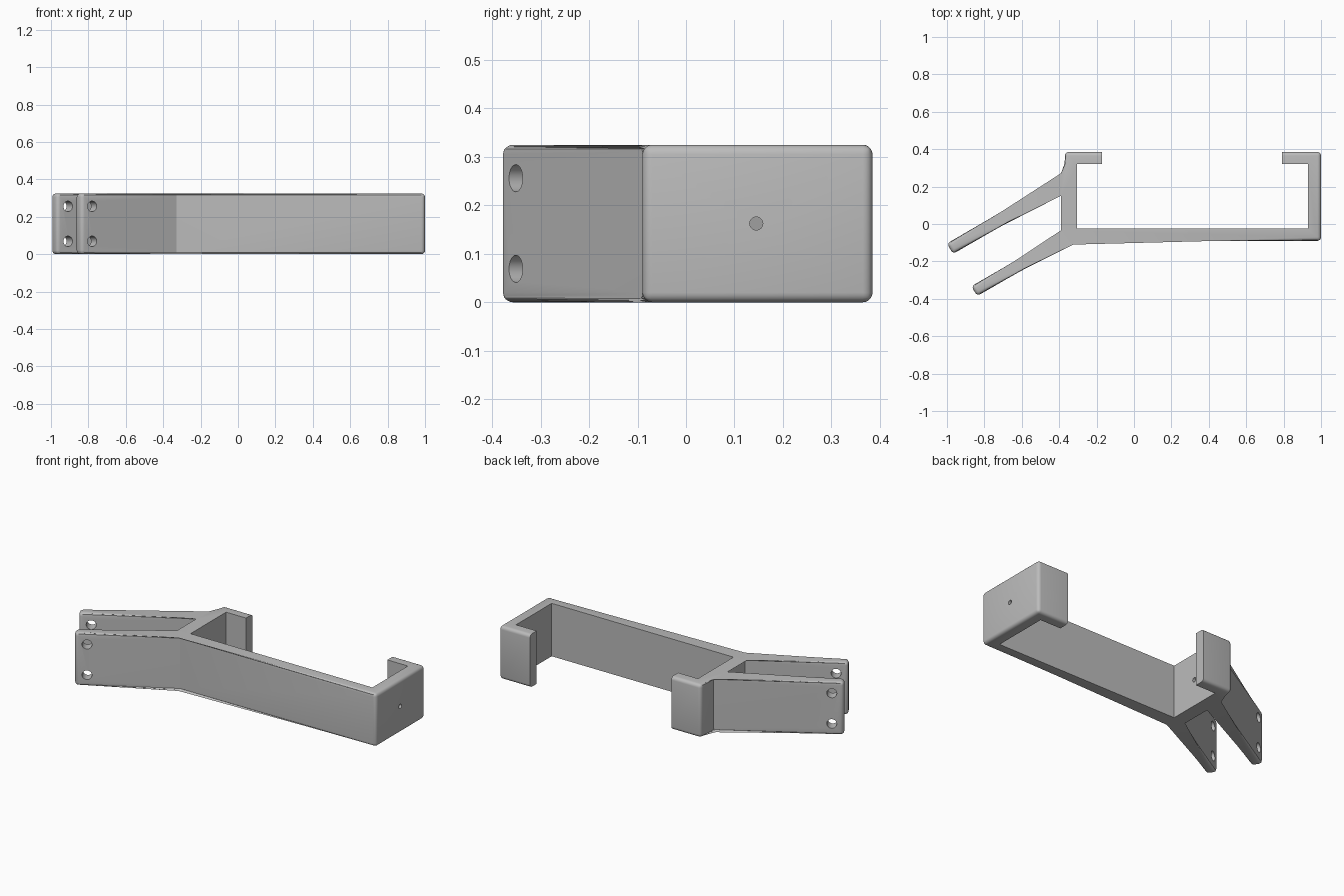
import bpy
import bmesh
import math
from mathutils import Vector

cube = bpy.data.objects.get("Cube")
if cube:
    bpy.data.objects.remove(cube, do_unlink=True)

HEIGHT = 0.325
FILLET = 0.02

grey = bpy.data.materials.new("plain grey")
grey.use_nodes = True
colour = (0.5, 0.5, 0.5, 1)
grey.diffuse_color = colour
grey.node_tree.nodes["Principled BSDF"].inputs["Base Color"].default_value = colour

# Plan outline: x, y, kind (r = rounded upright, s = sharp upright, i = inner run)
outline = [
    (-0.33, -0.09, "s"), (1, -0.09, "r"), (1, 0.385, "r"),            # front and left wall
    (0.79, 0.385, "i"), (0.79, 0.32, "i"), (0.93, 0.32, "i"),         # left lip
    (0.93, -0.025, "i"), (-0.305, -0.025, "i"),                       # channel inside
    (-0.305, 0.32, "i"), (-0.17, 0.32, "i"), (-0.17, 0.385, "s"),     # right lip
    (-0.37, 0.385, "r"), (-0.37, 0.26, "s"),
    (-1, -0.104, "r"), (-0.968, -0.16, "r"), (-0.37, 0.186, "s"),     # rear arm
    (-0.37, -0.045, "s"), (-0.87, -0.333, "r"), (-0.838, -0.385, "r"),  # front arm
]

# Extrude the outline and round the outer edges
bm = bmesh.new()
low = [bm.verts.new((x, y, 0)) for x, y, k in outline]
high = [bm.verts.new((x, y, HEIGHT)) for x, y, k in outline]
bm.faces.new(list(reversed(low)))
bm.faces.new(high)
count = len(outline)
for i in range(count):
    j = (i + 1) % count
    bm.faces.new((low[i], low[j], high[j], high[i]))
rounded = []
for i, (x, y, kind) in enumerate(outline):
    j = (i + 1) % count
    if kind == "r":
        rounded.append(bm.edges.get((low[i], high[i])))
    if kind != "i":
        rounded += [bm.edges.get((ring[i], ring[j])) for ring in (low, high)]
bmesh.ops.bevel(bm, geom=rounded, offset=FILLET, offset_type="OFFSET",
                segments=5, profile=0.5, affect="EDGES", clamp_overlap=False)
bmesh.ops.recalc_face_normals(bm, faces=bm.faces)
mesh = bpy.data.meshes.new("bracket")
bm.to_mesh(mesh)
bm.free()
bracket = bpy.data.objects.new("bracket", mesh)
bpy.context.collection.objects.link(bracket)
mesh.materials.append(grey)


# Drill round holes through the walls
def drill(centre, axis, radius):
    turn = Vector(axis).to_track_quat("Z", "Y").to_euler()
    bpy.ops.mesh.primitive_cylinder_add(vertices=32, radius=radius, depth=0.12,
                                        location=centre, rotation=turn)
    cutter = bpy.context.object
    cutter.name = "hole_cutter"
    cutter.hide_render = True
    cutter.data.materials.append(grey)
    cut = bracket.modifiers.new("hole", "BOOLEAN")
    cut.operation = "DIFFERENCE"
    cut.solver = "EXACT"
    cut.object = cutter
    bpy.ops.object.select_all(action="DESELECT")
    bracket.select_set(True)
    bpy.context.view_layer.objects.active = bracket
    bpy.ops.object.modifier_apply(modifier=cut.name)
    bpy.data.objects.remove(cutter, do_unlink=True)


# Bolt holes near the arm tips
tilt = math.radians(30)
for x, y in ((-0.925, -0.098), (-0.795, -0.325)):
    for z in (0.069, 0.256):
        drill((x, y, z), (math.sin(tilt), -math.cos(tilt), 0), 0.028)

# Small pin holes in the two side walls
for x in (0.965, -0.338):
    drill((x, 0.145, HEIGHT / 2), (1, 0, 0), 0.0135)

bpy.ops.object.shade_smooth_by_angle(angle=math.radians(25))
